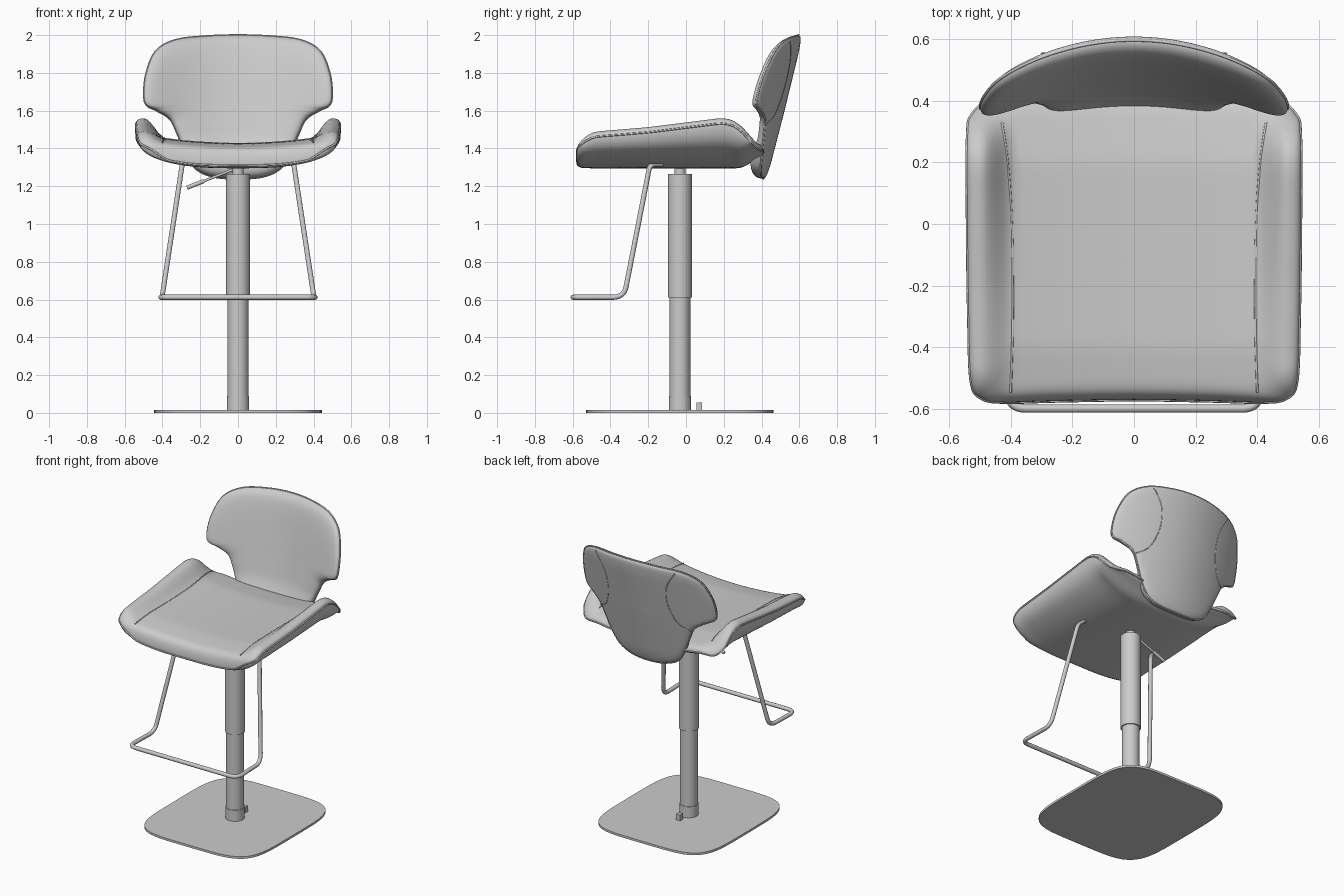
import bpy, bmesh, math
from mathutils import Vector

if "Cube" in bpy.data.objects:
    bpy.data.objects.remove(bpy.data.objects["Cube"])


def spline(pts, n=8, closed=False):
    """Catmull-Rom points through pts."""
    P = [Vector(p) for p in pts]
    m = len(P)
    get = (lambda i: P[i % m]) if closed else (lambda i: P[max(0, min(m - 1, i))])
    out = []
    for i in range(m if closed else m - 1):
        a, b, c, d = (get(i + k) for k in (-1, 0, 1, 2))
        for j in range(n):
            t = j / n
            out.append(0.5 * (2*b + (c - a)*t + (2*a - 5*b + 4*c - d)*t*t + (3*b - a - 3*c + d)*t**3))
    return out if closed else out + [P[-1]]


def mirrored(half):
    """Close a half outline whose first and last points lie on x = 0."""
    return half + [(-x, y) for x, y in half[-2:0:-1]]


def smooth(a, b, x):
    t = max(0, min(1, (x - a) / (b - a)))
    return t * t * (3 - 2 * t)


def lookup(table, x):
    """Softened piecewise-linear lookup."""
    def lin(v):
        v = max(table[0][0], min(table[-1][0], v))
        for (a, fa), (b, fb) in zip(table, table[1:]):
            if v <= b:
                return fa + (fb - fa) * (v - a) / (b - a)
        return table[-1][1]
    return sum(lin(x + d) for d in (-.03, -.015, 0, .015, .03)) / 5


def finish(name, bm, angle=None):
    bmesh.ops.recalc_face_normals(bm, faces=bm.faces)
    me = bpy.data.meshes.new(name)
    bm.to_mesh(me)
    bm.free()
    ob = bpy.data.objects.new(name, me)
    bpy.context.collection.objects.link(ob)
    me.shade_smooth()
    if angle:
        bpy.ops.object.select_all(action='DESELECT')
        ob.select_set(True)
        bpy.context.view_layer.objects.active = ob
        bpy.ops.object.shade_smooth_by_angle(angle=math.radians(angle))
    return ob


def cushion(name, outline, centre, place, rings=22):
    """Closed pillow: rings scale from centre to outline; place(p, s, side) gives 3D."""
    c = Vector(centre)
    bm = bmesh.new()
    S = [math.sin(math.pi / 2 * k / rings) for k in range(1, rings + 1)]
    seq = [(s, 1) for s in S] + [(s, -1) for s in reversed(S[:-1])]
    loops = [[bm.verts.new(place(c + (p - c) * s, s, side)) for p in outline] for s, side in seq]
    n = len(outline)
    for A, B in zip(loops, loops[1:]):
        for i in range(n):
            bm.faces.new((A[i], A[(i + 1) % n], B[(i + 1) % n], B[i]))
    for L, side in ((loops[0], 1), (loops[-1], -1)):
        v = bm.verts.new(place(c, 0, side))
        for i in range(n):
            bm.faces.new((v, L[i], L[(i + 1) % n]))
    return finish(name, bm)


def tube(name, pts, r, closed=False, fillet=0, res=4):
    P = [Vector(p) for p in pts]
    if fillet:
        Q = [P[0]]
        for a, b, c in zip(P, P[1:], P[2:]):
            f = min(fillet, (a - b).length * .48, (c - b).length * .48)
            s, e = b + (a - b).normalized() * f, b + (c - b).normalized() * f
            Q += [s.lerp(b, t / 8).lerp(b.lerp(e, t / 8), t / 8) for t in range(9)]
        P = Q + [P[-1]]
    cu = bpy.data.curves.new(name, 'CURVE')
    cu.dimensions = '3D'
    cu.bevel_depth, cu.bevel_resolution, cu.use_fill_caps = r, res, True
    sp = cu.splines.new('POLY')
    sp.points.add(len(P) - 1)
    for q, p in zip(sp.points, P):
        q.co = (*p, 1)
    sp.use_cyclic_u = closed
    sp.use_smooth = True
    ob = bpy.data.objects.new(name, cu)
    bpy.context.collection.objects.link(ob)
    return ob


def cylinder(name, r, z0, z1, y=-.032):
    bm = bmesh.new()
    bmesh.ops.create_cone(bm, cap_ends=True, segments=48, radius1=r, radius2=r, depth=z1 - z0)
    bmesh.ops.translate(bm, verts=bm.verts, vec=(0, y, (z0 + z1) / 2))
    return finish(name, bm, 30)


# Seat: winged cushion
WING = [(-.58, 1.435), (-.5, 1.49), (-.2, 1.515), (.2, 1.565), (.27, 1.545), (.35, 1.46), (.42, 1.385)]
MID = [(-.58, 1.40), (-.4, 1.425), (.2, 1.43), (.42, 1.40)]


def seat_top(x, y):
    m = lookup(MID, y) + .025 * min(1, (abs(x) / .38) ** 2)
    w = lookup(WING, y)
    return m + (w - m) * smooth(.38, .50, abs(x))


def seat_bottom(x, y):
    lift = .15 * (abs(x) / .54) ** 3 * (lookup(WING, y) - 1.295) / .265
    return 1.295 + lift + .06 * smooth(.27, .42, y)


def seat_rim(x, y):
    b = seat_bottom(x, y) + .015
    return b + (lookup(WING, y) - .03 - b) * smooth(.36, .53, abs(x))


def seat_place(p, s, side):
    f = seat_top if side > 0 else seat_bottom
    rim = seat_rim(p.x, p.y)
    return (p.x, p.y, rim + (f(p.x, p.y) - rim) * math.sqrt(max(0, 1 - s ** 30)))


seat_line = spline(mirrored([(0, -.57), (.25, -.574), (.42, -.578), (.495, -.565), (.528, -.51), (.536, -.3),
                             (.54, 0), (.54, .28), (.525, .355), (.46, .40), (.3, .41), (0, .41)]), 8, True)
cushion("seat", seat_line, (0, -.08), seat_place, 26)
tube("seat_piping", [(p.x, p.y, seat_rim(p.x, p.y)) for p in seat_line], .005, True, res=2)

# Backrest: curved shell with side wings
SPINE = [(1.24, .422), (1.31, .447), (1.6, .522), (1.92, .60), (2.0, .612)]


def back_y(x, z):
    return lookup(SPINE, z) - .6 * x * x


def back_place(p, s, side):
    x, z = p
    rim = back_y(x, z) - .018
    prof = math.sqrt(max(0, 1 - s ** (8 if side > 0 else 30)))
    inner = -.055 - .035 * smooth(1.48, 1.31, z) if side > 0 else .018
    return (x, rim + inner * prof, z)


back_line = spline(mirrored([(0, 1.24), (.13, 1.25), (.22, 1.29), (.275, 1.37), (.32, 1.475), (.36, 1.555),
                             (.43, 1.60), (.485, 1.63), (.498, 1.69), (.485, 1.80), (.435, 1.915),
                             (.33, 1.975), (.16, 1.995), (0, 2.0)]), 8, True)
cushion("backrest", back_line, (0, 1.66), back_place)
tube("backrest_piping", [(p.x, back_y(*p) - .015, p.y) for p in back_line], .005, True, res=2)

# Seams on seat and backrest, both sides
for side, sx in (("left", -1), ("right", 1)):
    seam = spline([(.40, -.545), (.393, -.3), (.396, 0), (.41, .2), (.428, .33)], 6)
    tube(side + "_seat_seam", [(sx * p.x, p.y, seat_top(*p) - .001) for p in seam], .004, res=2)
    seam = spline([(.30, 1.965), (.235, 1.85), (.225, 1.72), (.27, 1.59), (.345, 1.535)], 6)
    tube(side + "_back_seam", [(sx * p.x, back_y(*p) - .001, p.y) for p in seam], .003, res=2)

# Column, stepped
cylinder("column_collar", .059, .012, .09)
cylinder("column_lower", .055, .012, .63)
cylinder("column_sleeve", .063, .61, 1.265)
cylinder("column_neck", .03, 1.25, 1.31)

# Footrest: one bent tube
leg = [(.29, -.12, 1.318), (.295, -.19, 1.318), (.402, -.328, .612), (.41, -.598, .612)]
tube("footrest", leg + [(-x, y, z) for x, y, z in reversed(leg)], .0135, fillet=.06)

# Height lever
tube("lever", [(0, -.03, 1.298), (-.2, -.03, 1.22)], .007)
tube("lever_grip", [(-.18, -.03, 1.228), (-.27, -.03, 1.192)], .011)

# Base plate: rounded square
bm = bmesh.new()
ring = []
for i in range(96):
    a = 2 * math.pi * i / 96
    c, s = math.cos(a), math.sin(a)
    ring.append(bm.verts.new((.445 * math.copysign(abs(c) ** .42, c), -.033 + .497 * math.copysign(abs(s) ** .42, s), 0)))
face = bm.faces.new(ring)
top = bmesh.ops.extrude_face_region(bm, geom=[face])
bmesh.ops.translate(bm, verts=[v for v in top["geom"] if isinstance(v, bmesh.types.BMVert)], vec=(0, 0, .015))
finish("base_plate", bm, 30)

# Small block behind the column
bm = bmesh.new()
bmesh.ops.create_cube(bm, size=1)
for v in bm.verts:
    v.co = (v.co.x * .03, .07 + v.co.y * .03, .033 + v.co.z * .045)
finish("base_block", bm, 30)
